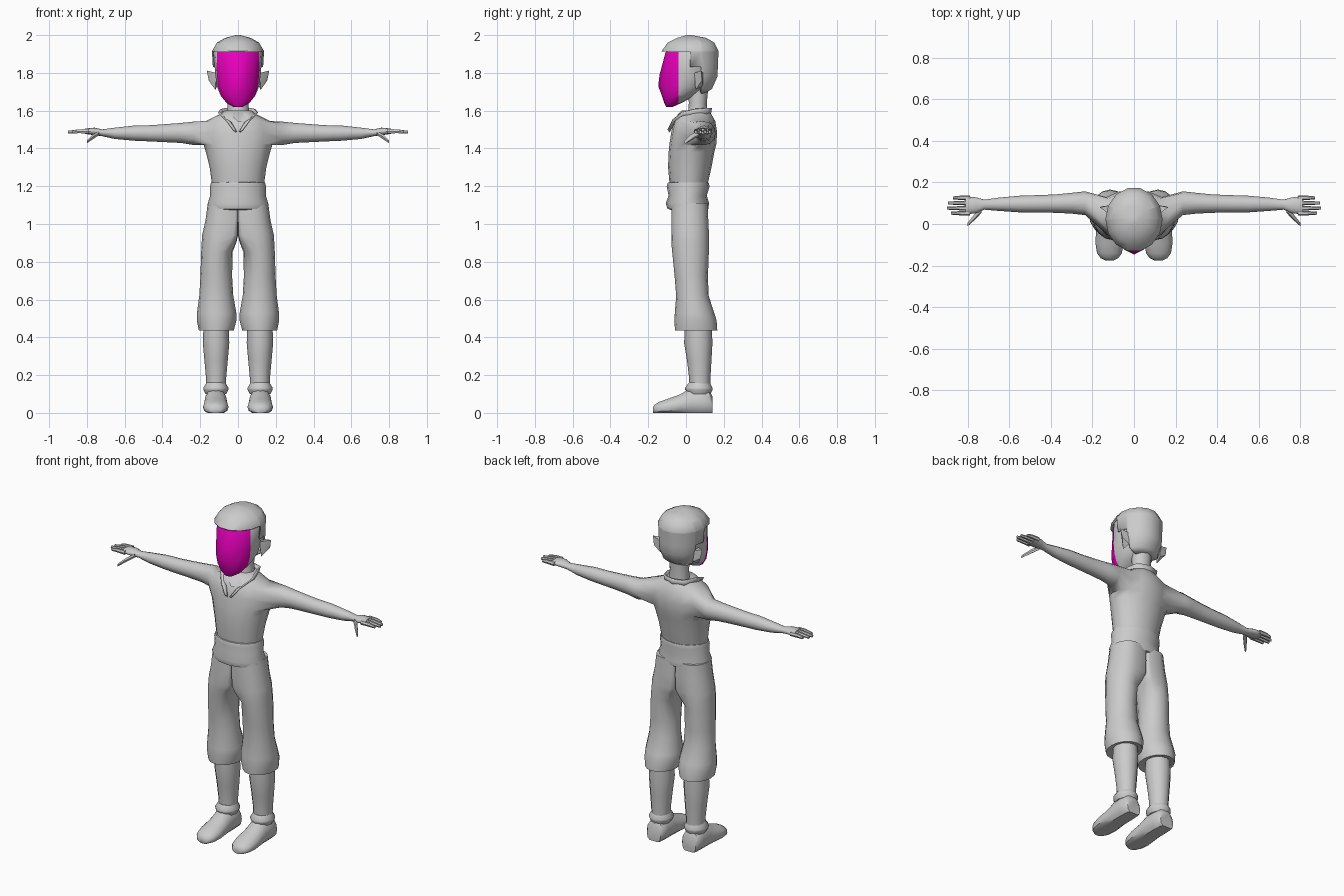
import bpy, bmesh, math
from mathutils import Vector

cube = bpy.data.objects.get("Cube")
if cube:
    bpy.data.objects.remove(cube, do_unlink=True)


def material(name, color):
    m = bpy.data.materials.new(name)
    m.diffuse_color = color
    m.use_nodes = True
    m.node_tree.nodes["Principled BSDF"].inputs["Base Color"].default_value = color
    return m


GREY = material("plain grey", (0.6, 0.6, 0.6, 1))
PINK = material("face magenta", (0.8, 0.0, 0.5, 1))


def spow(v, e):
    return math.copysign(abs(v) ** e, v)


def loft(bm, rings, n, axis="z", side=1, cap_start=True):
    """Skin rings of (x, y, z, radius, radius[, inner squareness]); returns the first ring."""
    loops = []
    for x, y, z, a, b, *extra in rings:
        e = extra[0] if extra else 1
        loop = []
        for k in range(n):
            t = math.tau * k / n
            c, s = math.cos(t), math.sin(t)
            if c < 0:
                c, s = spow(c, e), spow(s, e)
            off = {"z": (a * c, b * s, 0), "x": (0, a * c, b * s), "y": (a * c, 0, b * s)}[axis]
            p = Vector((x, y, z)) + Vector(off)
            loop.append(bm.verts.new((p.x * side, p.y, max(p.z, 0))))
        loops.append(loop)
    for r, q in zip(loops, loops[1:]):
        for k in range(n):
            bm.faces.new((r[k], r[(k + 1) % n], q[(k + 1) % n], q[k]))
    if cap_start:
        bm.faces.new(loops[0])
    bm.faces.new(loops[-1])
    return loops[0]


def span(rings):
    """Turn (z, half width, front y, back y) into centred rings."""
    return [(0, (f + b) / 2, z, w, (b - f) / 2) for z, w, f, b in rings]


def finish(name, bm, mirror=False, thick=0, angle=40):
    bmesh.ops.recalc_face_normals(bm, faces=bm.faces)
    me = bpy.data.meshes.new(name)
    bm.to_mesh(me)
    bm.free()
    for m in (GREY, PINK):
        me.materials.append(m)
    for p in me.polygons:
        p.use_smooth = True
    me.set_sharp_from_angle(angle=math.radians(angle))
    ob = bpy.data.objects.new(name, me)
    bpy.context.collection.objects.link(ob)
    if mirror:
        ob.modifiers.new("Mirror", "MIRROR")
    if thick:
        ob.modifiers.new("Solidify", "SOLIDIFY").thickness = thick
    return ob


def lofted(name, rings, n, axis="z", mirror=False):
    bm = bmesh.new()
    loft(bm, rings, n, axis)
    return finish(name, bm, mirror)


# Shirt: torso with side openings bridged to the arms
bm = bmesh.new()
loft(bm, span([(1.19, .135, -.085, .11), (1.3, .15, -.095, .135), (1.38, .17, -.092, .15),
               (1.42, .182, -.088, .16), (1.485, .19, -.078, .165), (1.545, .17, -.065, .155),
               (1.58, .10, -.05, .135), (1.60, .07, -.03, .12)]), 16)
bmesh.ops.delete(bm, geom=[f for f in bm.faces if abs(f.calc_center_median().x) > .12
                           and 1.42 < f.calc_center_median().z < 1.545], context="FACES")
for v in bm.verts:                       # open neckline
    if abs(v.co.x) < .01 and v.co.y < 0 and v.co.z > 1.57:
        v.co.z -= .07
        v.co.y -= .02
arm = [(.235, .10, 1.48, .057, .062), (.30, .10, 1.482, .05, .053), (.38, .098, 1.481, .044, .048),
       (.46, .097, 1.48, .042, .043), (.55, .096, 1.481, .04, .04), (.65, .095, 1.48, .032, .03),
       (.72, .093, 1.483, .024, .018), (.76, .09, 1.49, .038, .02), (.81, .09, 1.491, .044, .014)]
for s in (1, -1):
    hole = [e for e in bm.edges if e.is_boundary and (e.verts[0].co.x + e.verts[1].co.x) * s > .1]
    ring = loft(bm, arm, 12, "x", s, cap_start=False)
    hole += [e for e in bm.edges if e.is_boundary and all(v in ring for v in e.verts)]
    bmesh.ops.bridge_loops(bm, edges=hole)
finish("shirt_and_arms", bm, angle=60)

# Fingers and thumbs
bm = bmesh.new()
for y, tip in ((.126, .87), (.101, .895), (.076, .9), (.052, .88)):
    loft(bm, [(.79, y, 1.491, .012, .013), (.84, y, 1.491, .01, .012), (tip, y, 1.487, .007, .008)], 6, "x")
loft(bm, [(.735, .07, 1.482, .018, .013), (.77, .03, 1.46, .014, .014), (.80, -.002, 1.435, .008, .009)], 6, "x")
finish("fingers", bm, mirror=True)

# Collar: strip round the neck ending in two front flaps
base = [(0, .122, 1.57), (.06, .10, 1.57), (.08, .05, 1.57), (.07, -.01, 1.565), (.035, -.06, 1.54), (.006, -.09, 1.49)]
rim = [(0, .13, 1.615), (.065, .11, 1.615), (.085, .045, 1.61), (.1, -.02, 1.595), (.06, -.07, 1.555), (.02, -.098, 1.5)]
bm = bmesh.new()
lo, hi = ([bm.verts.new(p) for p in row] for row in (base, rim))
for i in range(len(lo) - 1):
    bm.faces.new((lo[i], lo[i + 1], hi[i + 1], hi[i]))
finish("collar", bm, mirror=True, thick=.008)

# Waist sash
lofted("sash", span([(1.075, .145, -.08, .10), (1.08, .158, -.098, .118), (1.11, .16, -.107, .122),
                     (1.15, .147, -.092, .11), (1.2, .148, -.102, .125), (1.22, .143, -.096, .12),
                     (1.222, .13, -.08, .1)]), 16)

# Trousers: mirrored legs, squared on the inside so they meet at the hips
lofted("trousers", [(.08, .02, 1.11, .08, .095, .2), (.086, .02, 1.02, .086, .098, .2),
                    (.095, .022, .94, .095, .1, .3), (.1, .022, .905, .092, .1, .5),
                    (.112, .024, .85, .083, .097), (.115, .028, .72, .084, .088),
                    (.115, .034, .62, .09, .086), (.113, .045, .53, .104, .104),
                    (.113, .05, .49, .105, .112), (.115, .054, .435, .092, .112),
                    (.115, .06, .44, .07, .08)], 16, mirror=True)

# Lower legs, ankle cuffs and shoes
lofted("lower_legs", [(.116, .065, .48, .066, .07), (.116, .065, .37, .07, .075), (.116, .07, .28, .062, .065),
                      (.116, .073, .18, .053, .056), (.116, .073, .1, .052, .055)], 12, mirror=True)
lofted("ankle_cuffs", [(.117, .07, .16, .05, .055), (.117, .068, .132, .067, .073), (.117, .068, .122, .066, .072),
                       (.117, .07, .1, .055, .06)], 12, mirror=True)
shoe = [(.14, .045, .09), (.125, .056, .12), (.08, .06, .135), (.02, .061, .13), (-.03, .064, .1),
        (-.09, .068, .078), (-.14, .06, .06), (-.165, .042, .045), (-.175, .02, .03)]
lofted("shoes", [(.118, y, top * .4, w, top * .6) for y, w, top in shoe], 14, "y", mirror=True)

# Neck
lofted("neck", span([(1.5, .07, -.03, .12), (1.58, .06, .01, .115), (1.64, .055, .015, .11), (1.74, .06, .01, .12)]), 12)

# Head with a coloured face
bm = bmesh.new()
loft(bm, span([(1.62, .025, -.105, -.07), (1.64, .06, -.115, -.025), (1.68, .092, -.128, .05),
               (1.73, .112, -.135, .12), (1.79, .12, -.128, .145), (1.91, .13, -.108, .155),
               (1.95, .10, -.08, .13)]), 16)
for v in bm.verts:                       # central ridge of the face
    if abs(v.co.x) < .01 and v.co.y < -.12 and 1.7 < v.co.z < 1.8:
        v.co.y -= .012
bmesh.ops.bisect_plane(bm, geom=bm.verts[:] + bm.edges[:] + bm.faces[:], plane_co=(0, -.04, 0), plane_no=(0, 1, 0))
for f in bm.faces:
    c = f.calc_center_median()
    f.material_index = int(c.y < -.04 and c.z < 1.91)
finish("head", bm)

# Hair: cap trimmed to a stepped hairline
bm = bmesh.new()
loft(bm, span([(1.69, .085, -.02, .10), (1.715, .108, -.06, .14), (1.78, .13, -.11, .17),
               (1.915, .138, -.133, .176), (1.96, .112, -.1, .153), (1.985, .068, -.05, .11),
               (2.0, .012, .005, .03)]), 14)
for co, no in (((0, 0, 1.912), (0, 0, 1)), ((0, 0, 1.83), (0, 0, 1)), ((0, .02, 0), (0, 1, 0)), ((0, .08, 0), (0, 1, 0))):
    bmesh.ops.bisect_plane(bm, geom=bm.verts[:] + bm.edges[:] + bm.faces[:], plane_co=co, plane_no=no)


def is_hair(c):
    return c.z > 1.912 or (c.y > .02 and c.z > 1.83) or (c.y > .08 and c.z > 1.691)


bmesh.ops.delete(bm, geom=[f for f in bm.faces if not is_hair(f.calc_center_median())], context="FACES")
finish("hair", bm, thick=.012)

# Ears
bm = bmesh.new()
for p in ((.115, .045, 1.80), (.165, .08, 1.812), (.155, .085, 1.76), (.12, .05, 1.71), (.11, .09, 1.73), (.115, .09, 1.8)):
    bm.verts.new(p)
bmesh.ops.convex_hull(bm, input=bm.verts[:])
finish("ears", bm, mirror=True)
